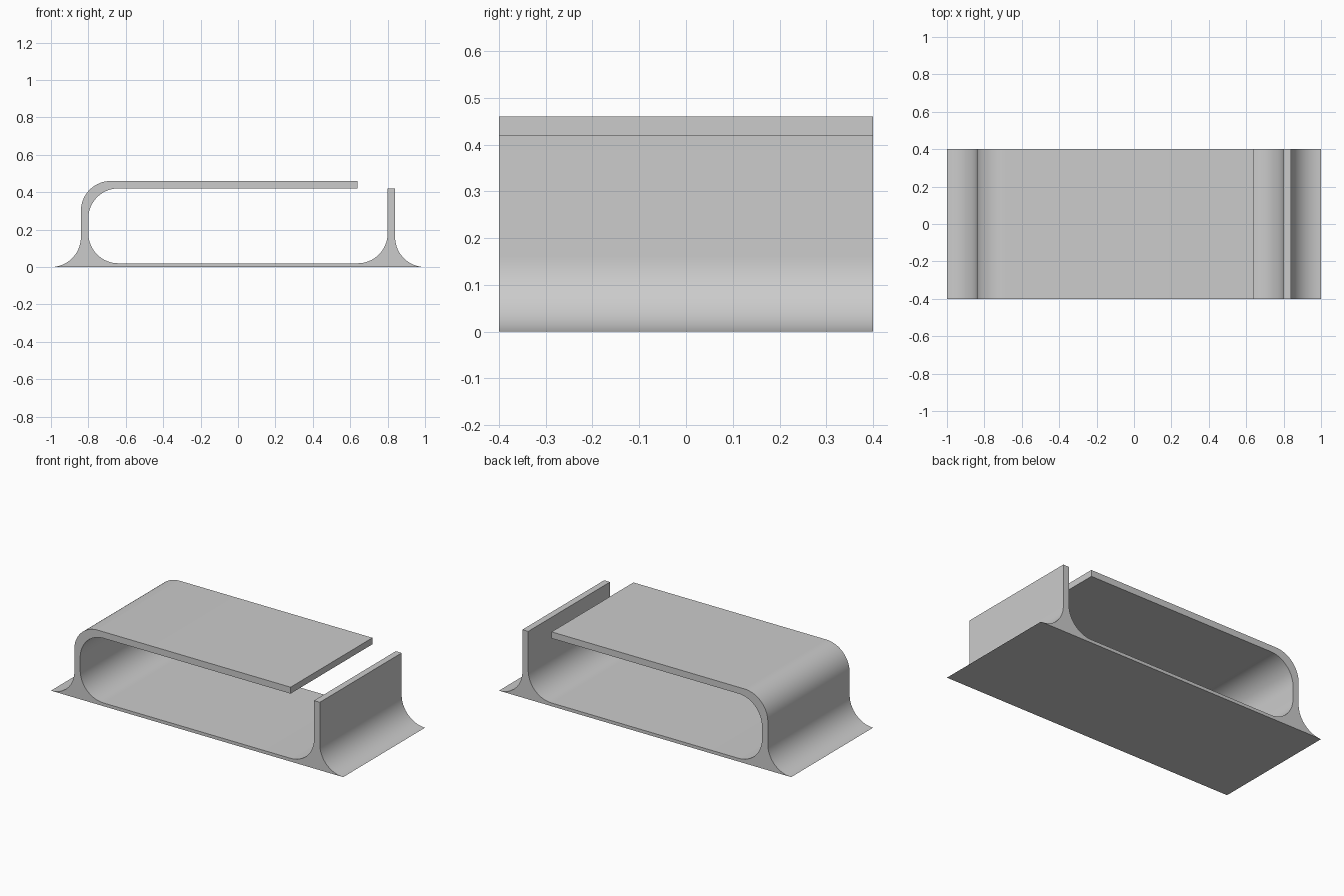
import bpy, bmesh
from math import cos, sin, radians

cube = bpy.data.objects.get("Cube")
if cube:
    bpy.data.objects.remove(cube, do_unlink=True)

DEPTH, R, STEPS = 0.8, 0.16, 24


def arc(cx, cz, start, end):
    """Quarter-round points of radius R, angles in degrees."""
    angles = [radians(start + (end - start) * i / STEPS) for i in range(STEPS + 1)]
    return [(cx + R * cos(a), cz + R * sin(a)) for a in angles]


# Cross-section, anticlockwise from the left toe
profile = [(-1, 0)]
profile += arc(1, 0.16, 270, 180)            # right outer flare
profile += [(0.84, 0.42), (0.80, 0.42)]      # short upright
profile += arc(0.64, 0.18, 0, -90)           # inner floor, right
profile += arc(-0.64, 0.18, 270, 180)        # inner floor, left
profile += arc(-0.64, 0.26, 180, 90)         # inside of the upper bend
profile += [(0.64, 0.42), (0.64, 0.46)]      # free end of the top plate
profile += arc(-0.68, 0.30, 90, 180)         # outside of the upper bend
profile += arc(-1, 0.16, 0, -90)[:-1]        # left outer flare

# Extrude the section along y
bm = bmesh.new()
face = bm.faces.new([bm.verts.new((x, -DEPTH / 2, z)) for x, z in profile])
result = bmesh.ops.extrude_face_region(bm, geom=[face], use_keep_orig=True)
moved = [v for v in result["geom"] if isinstance(v, bmesh.types.BMVert)]
bmesh.ops.translate(bm, verts=moved, vec=(0, DEPTH, 0))
bmesh.ops.recalc_face_normals(bm, faces=bm.faces)
mesh = bpy.data.meshes.new("channel_clip")
bm.to_mesh(mesh)
bm.free()

clip = bpy.data.objects.new("channel_clip", mesh)
bpy.context.collection.objects.link(clip)

# Plain grey
grey = bpy.data.materials.new("light_grey")
grey.use_nodes = True
colour = (0.6, 0.6, 0.6, 1)
grey.diffuse_color = colour
grey.node_tree.nodes["Principled BSDF"].inputs["Base Color"].default_value = colour
mesh.materials.append(grey)

# Smooth bends, sharp rims
bpy.ops.object.select_all(action="DESELECT")
clip.select_set(True)
bpy.context.view_layer.objects.active = clip
bpy.ops.object.shade_smooth_by_angle(angle=radians(30))
